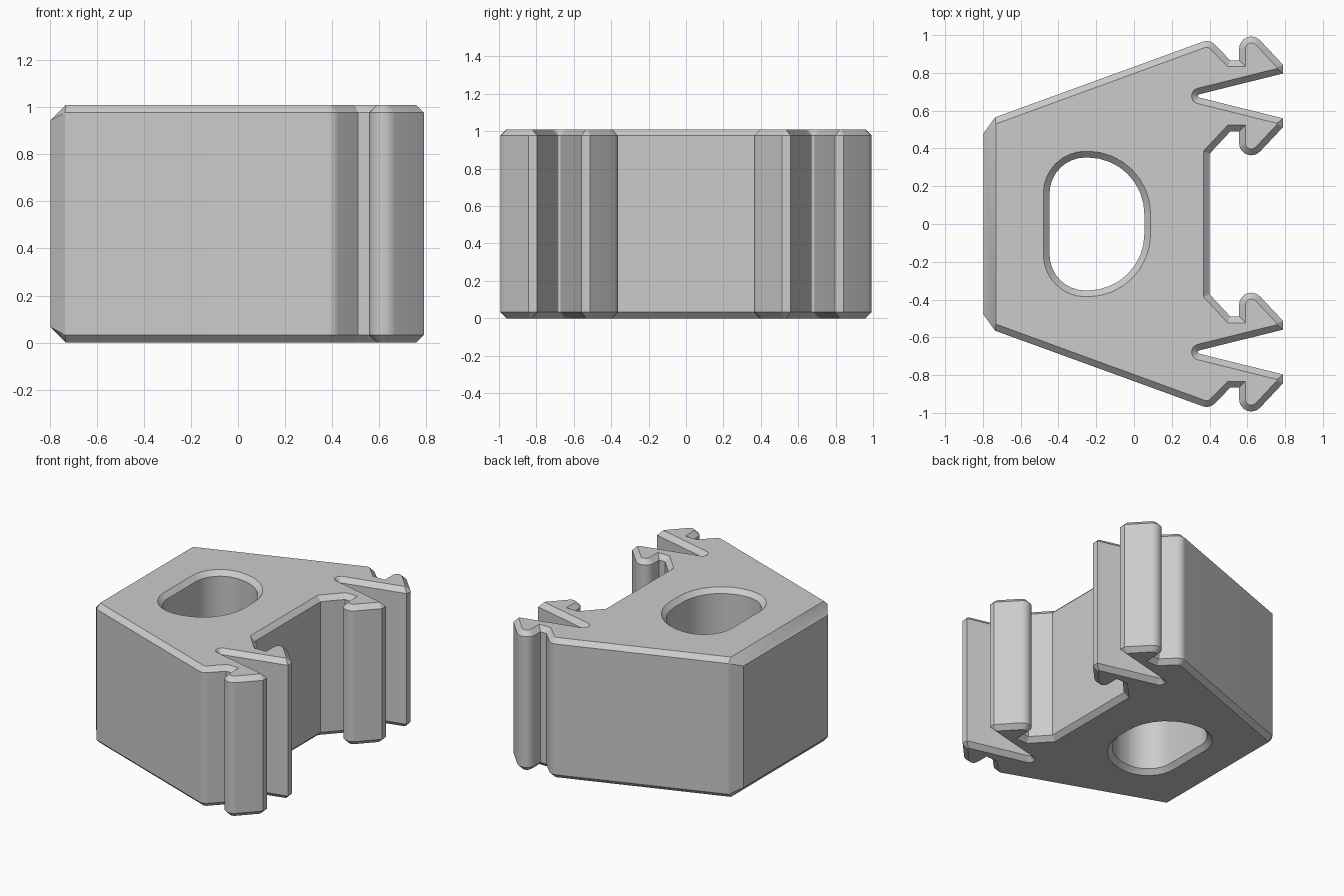
import bpy
import bmesh
import math
from mathutils import Vector

if "Cube" in bpy.data.objects:
    bpy.data.objects.remove(bpy.data.objects["Cube"], do_unlink=True)

HEIGHT = 1.01
CHAMFER = 0.033
BACK_CHAMFER = 0.066
SLOT_Y = 0.678      # mirror line between the two jaws of a clip


def rounded(corners, steps=8):
    """Closed outline from (x, y, radius) corners, with an arc at each radius."""
    out = []
    for i, (x, y, r) in enumerate(corners):
        p = Vector((x, y))
        if r == 0:
            out.append(p)
            continue
        a = (Vector(corners[i - 1][:2]) - p).normalized()
        b = (Vector(corners[(i + 1) % len(corners)][:2]) - p).normalized()
        half = a.angle(b) / 2
        centre = p + (a + b).normalized() * r / math.sin(half)
        start = p + a * r / math.tan(half) - centre
        end = p + b * r / math.tan(half) - centre
        sweep = math.atan2(start.cross(end), start.dot(end))
        for k in range(steps + 1):
            t = sweep * k / steps
            c, s = math.cos(t), math.sin(t)
            out.append(centre + Vector((start.x * c - start.y * s,
                                        start.x * s + start.y * c)))
    return out


def inset(points, d):
    """Mitred offset to the left of the direction of travel."""
    out = []
    for i, p in enumerate(points):
        e1 = (p - points[i - 1]).normalized()
        e2 = (points[(i + 1) % len(points)] - p).normalized()
        n1, n2 = Vector((-e1.y, e1.x)), Vector((-e2.y, e2.x))
        out.append(p + (n1 + n2) * d / (1 + n1.dot(n2)))
    return out


def mirrored(half):
    """Close a clockwise upper half with its reflection in y."""
    return half + [(x, -y, r) for x, y, r in reversed(half)]


# Outer jaw of one clip: shoulder, groove, hook head and tip
jaw = [(0.40, 0.978, 0.06), (0.51, 0.866, 0), (0.557, 0.866, 0),
       (0.557, 1.09, 0.064), (0.79, 0.842, 0), (0.79, 0.797, 0)]
inner_jaw = [(x, 2 * SLOT_Y - y, r) for x, y, r in reversed(jaw)]
inner_jaw[-1] = (0.40, 0.372, 0)
upper = ([(-0.797, 0.48, 0), (-0.735, 0.565, 0)] + jaw
         + [(0.31, SLOT_Y, 0.009)] + inner_jaw)

# Outline runs anticlockwise and the hole clockwise, so material is on the left
outline = rounded(mirrored(upper)[::-1])
hole = rounded(mirrored([(-0.447, 0.352, 0.19), (0.055, 0.352, 0.3)]))

bm = bmesh.new()
cap_edges = {0: [], 1: []}
for loop in (outline, hole):
    cap = inset(loop, CHAMFER)
    rings = [[], [], [], []]
    for p, q in zip(loop, cap):
        drop = CHAMFER
        if p.x < -0.7:      # wider chamfer along the back face
            q = Vector((-0.797 + BACK_CHAMFER, math.copysign(0.53, p.y)))
            if p.x < -0.79:
                drop = BACK_CHAMFER
        levels = [(q, 0), (p, drop), (p, HEIGHT - drop), (q, HEIGHT)]
        for ring, (v, z) in zip(rings, levels):
            ring.append(bm.verts.new((v.x, v.y, z)))
    n = len(loop)
    for low, high in zip(rings, rings[1:]):
        for i in range(n):
            j = (i + 1) % n
            bm.faces.new((low[i], low[j], high[j], high[i]))
bmesh.ops.remove_doubles(bm, verts=bm.verts[:], dist=0.0005)

# Flat top and bottom around the hole
for z in (0, HEIGHT):
    rim = [e for e in bm.edges
           if e.is_boundary and all(abs(v.co.z - z) < 0.001 for v in e.verts)]
    bmesh.ops.triangle_fill(bm, edges=rim, use_beauty=True)
bmesh.ops.recalc_face_normals(bm, faces=bm.faces[:])

mesh = bpy.data.meshes.new("clip_block")
bm.to_mesh(mesh)
bm.free()
block = bpy.data.objects.new("clip_block", mesh)
bpy.context.collection.objects.link(block)

grey = bpy.data.materials.new("plain_grey")
grey.use_nodes = True
colour = (0.6, 0.6, 0.6, 1)
grey.diffuse_color = colour
grey.node_tree.nodes["Principled BSDF"].inputs["Base Color"].default_value = colour
mesh.materials.append(grey)

bpy.ops.object.select_all(action="DESELECT")
block.select_set(True)
bpy.context.view_layer.objects.active = block
bpy.ops.object.shade_smooth_by_angle(angle=math.radians(30))
